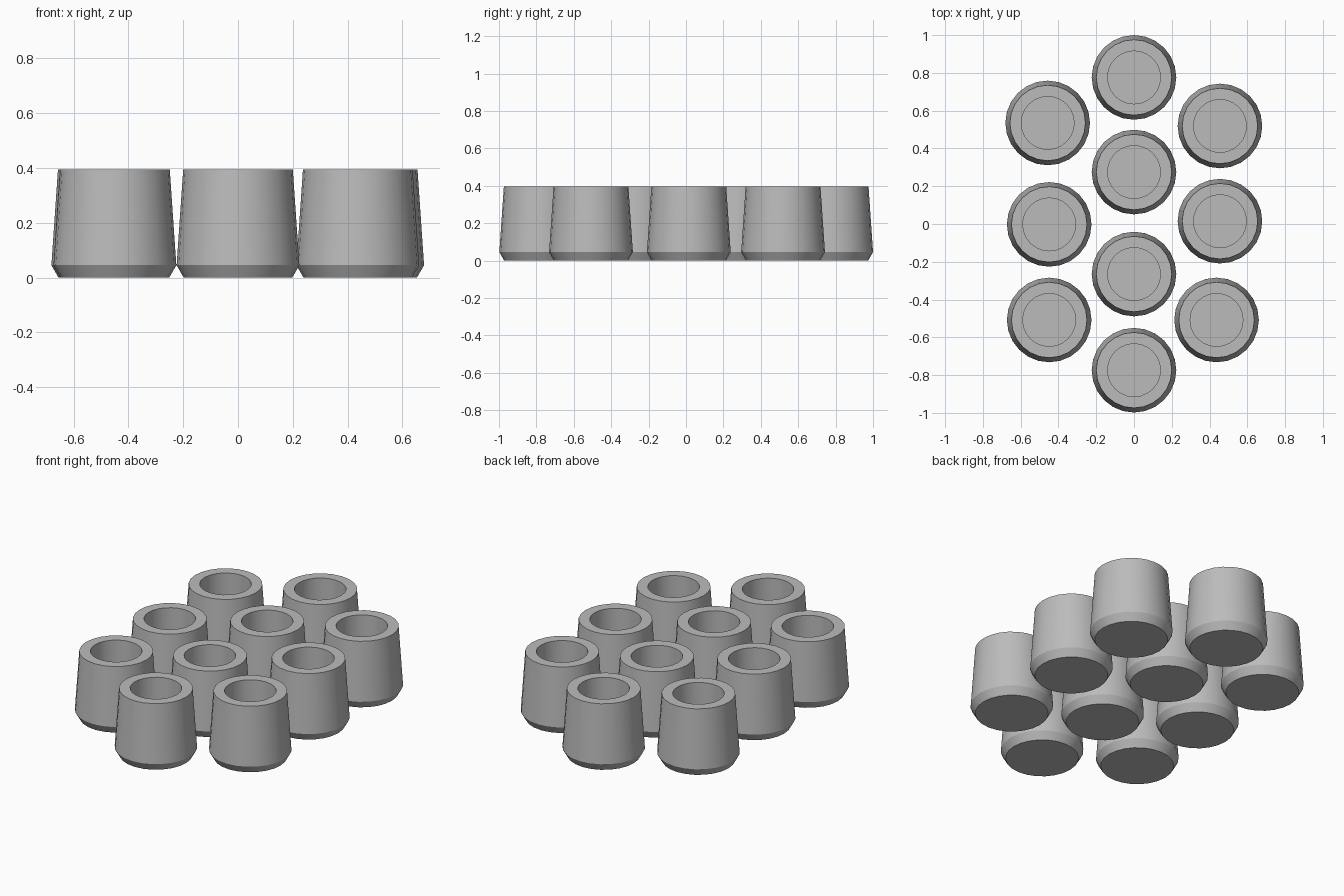
import bpy
import bmesh
from math import cos, sin, tau, radians

if "Cube" in bpy.data.objects:
    bpy.data.objects.remove(bpy.data.objects["Cube"], do_unlink=True)

SIDES = 24
# Outside from the base up, over the rim and down into the bore: radius, height
PROFILE = [(0.198, 0), (0.224, 0.045), (0.2, 0.395), (0.14, 0.395), (0.14, 0.08)]

grey = bpy.data.materials.new("grey rubber")
grey.use_nodes = True
colour = (0.5, 0.5, 0.5, 1)
grey.diffuse_color = colour
grey.node_tree.nodes["Principled BSDF"].inputs["Base Color"].default_value = colour


def lathe_mesh(name, profile, sides):
    """Revolve a profile and cap both ends."""
    bm = bmesh.new()
    rings = [[bm.verts.new((r * cos(tau * i / sides), r * sin(tau * i / sides), z))
              for i in range(sides)] for r, z in profile]
    for low, high in zip(rings, rings[1:]):
        for i in range(sides):
            j = (i + 1) % sides
            bm.faces.new((low[i], low[j], high[j], high[i]))
    bm.faces.new(rings[0][::-1])
    bm.faces.new(rings[-1])
    mesh = bpy.data.meshes.new(name)
    bm.to_mesh(mesh)
    bm.free()
    mesh.materials.append(grey)
    return mesh


# Loose cluster of ten identical hollow caps
cap_mesh = lathe_mesh("cap", PROFILE, SIDES)
columns = {
    "left": [(0.455, 0.519), (0.455, 0.015), (0.437, -0.508)],
    "middle": [(0, 0.776), (0, 0.275), (0, -0.265), (0, -0.774)],
    "right": [(-0.457, 0.535), (-0.449, -0.002), (-0.449, -0.508)],
}
bpy.ops.object.select_all(action="DESELECT")
for column, spots in columns.items():
    for number, (x, y) in enumerate(spots, 1):
        cap = bpy.data.objects.new(f"{column}_cap_{number}", cap_mesh)
        cap.location = (x, y, 0)
        bpy.context.collection.objects.link(cap)

# Smooth walls with crisp rims
bpy.context.view_layer.objects.active = cap
cap.select_set(True)
bpy.ops.object.shade_smooth_by_angle(angle=radians(30))
